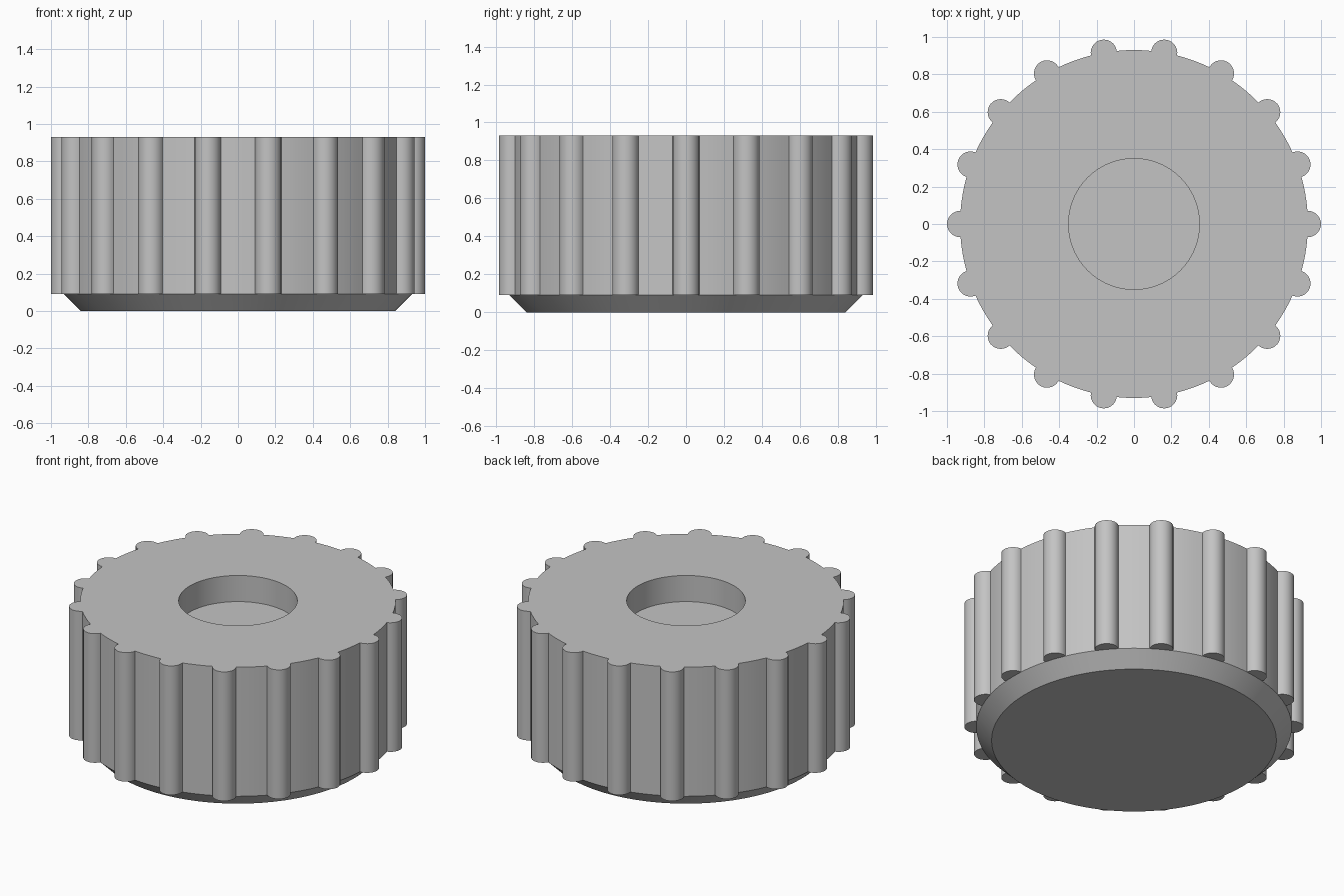
import bpy
import bmesh
from math import asin, cos, sin, pi, tau, radians

if "Cube" in bpy.data.objects:
    bpy.data.objects.remove(bpy.data.objects["Cube"], do_unlink=True)

HEIGHT, RIB_BASE = 0.93, 0.09
BODY_R, FOOT_R, RIB_R = 0.93, 0.84, 0.07
HOLE_R, HOLE_DEPTH = 0.35, 0.17
RIBS, RIB_STEPS, BAY_STEPS, HOLE_STEPS = 18, 14, 4, 72

grey = bpy.data.materials.new("plain grey")
grey.use_nodes = True
colour = (0.55, 0.55, 0.55, 1)
grey.diffuse_color = colour
grey.node_tree.nodes["Principled BSDF"].inputs["Base Color"].default_value = colour

bm = bmesh.new()


def polar(r, a, z):
    return bm.verts.new((r * cos(a), r * sin(a), z))


def wall(lower, upper):
    """Close a band of quads between two rings."""
    n = len(lower)
    for i in range(n):
        j = (i + 1) % n
        bm.faces.new((lower[i], lower[j], upper[j], upper[i]))


# Ribbed outline, with the round foot edge following it underneath
half = 2 * asin(RIB_R / 2 / BODY_R)      # half the angle a rib covers on the body
sweep = pi / 2 + half / 2                # half the visible arc of a rib
pitch = tau / RIBS
outline, collar = [], []
for k in range(RIBS):
    mid = k * pitch
    arc = []
    for i in range(RIB_STEPS + 1):
        a = mid - sweep + 2 * sweep * i / RIB_STEPS
        arc.append(bm.verts.new((BODY_R * cos(mid) + RIB_R * cos(a),
                                 BODY_R * sin(mid) + RIB_R * sin(a), RIB_BASE)))
    centre = polar(BODY_R, mid, RIB_BASE)
    bay = [polar(BODY_R, mid + half + (pitch - 2 * half) * i / BAY_STEPS, RIB_BASE)
           for i in range(1, BAY_STEPS)]
    bm.faces.new(arc[::-1] + [centre])   # underside of the rib
    outline += arc + bay
    collar += [arc[0], centre, arc[-1]] + bay

# Grip wall
top = [bm.verts.new((v.co.x, v.co.y, HEIGHT)) for v in outline]
wall(outline, top)

# Chamfered foot
foot = [bm.verts.new((v.co.x * FOOT_R / BODY_R, v.co.y * FOOT_R / BODY_R, 0))
        for v in collar]
wall(foot, collar)
bm.faces.new(foot[::-1])

# Round recess in the top
angles = [tau * i / HOLE_STEPS for i in range(HOLE_STEPS)]
rim = [polar(HOLE_R, a, HEIGHT) for a in angles]
floor = [polar(HOLE_R, a, HEIGHT - HOLE_DEPTH) for a in angles]
wall(rim, floor)
bm.faces.new(floor)

# Flat top around the recess
border = [bm.edges.get((ring[i - 1], ring[i]))
          for ring in (top, rim) for i in range(len(ring))]
bmesh.ops.triangle_fill(bm, use_beauty=True, use_dissolve=False,
                        edges=border, normal=(0, 0, 1))
bmesh.ops.recalc_face_normals(bm, faces=bm.faces)

mesh = bpy.data.meshes.new("ribbed_knob")
bm.to_mesh(mesh)
bm.free()
mesh.materials.append(grey)
knob = bpy.data.objects.new("ribbed_knob", mesh)
bpy.context.collection.objects.link(knob)

bpy.ops.object.select_all(action="DESELECT")
knob.select_set(True)
bpy.context.view_layer.objects.active = knob
bpy.ops.object.shade_smooth_by_angle(angle=radians(30))
